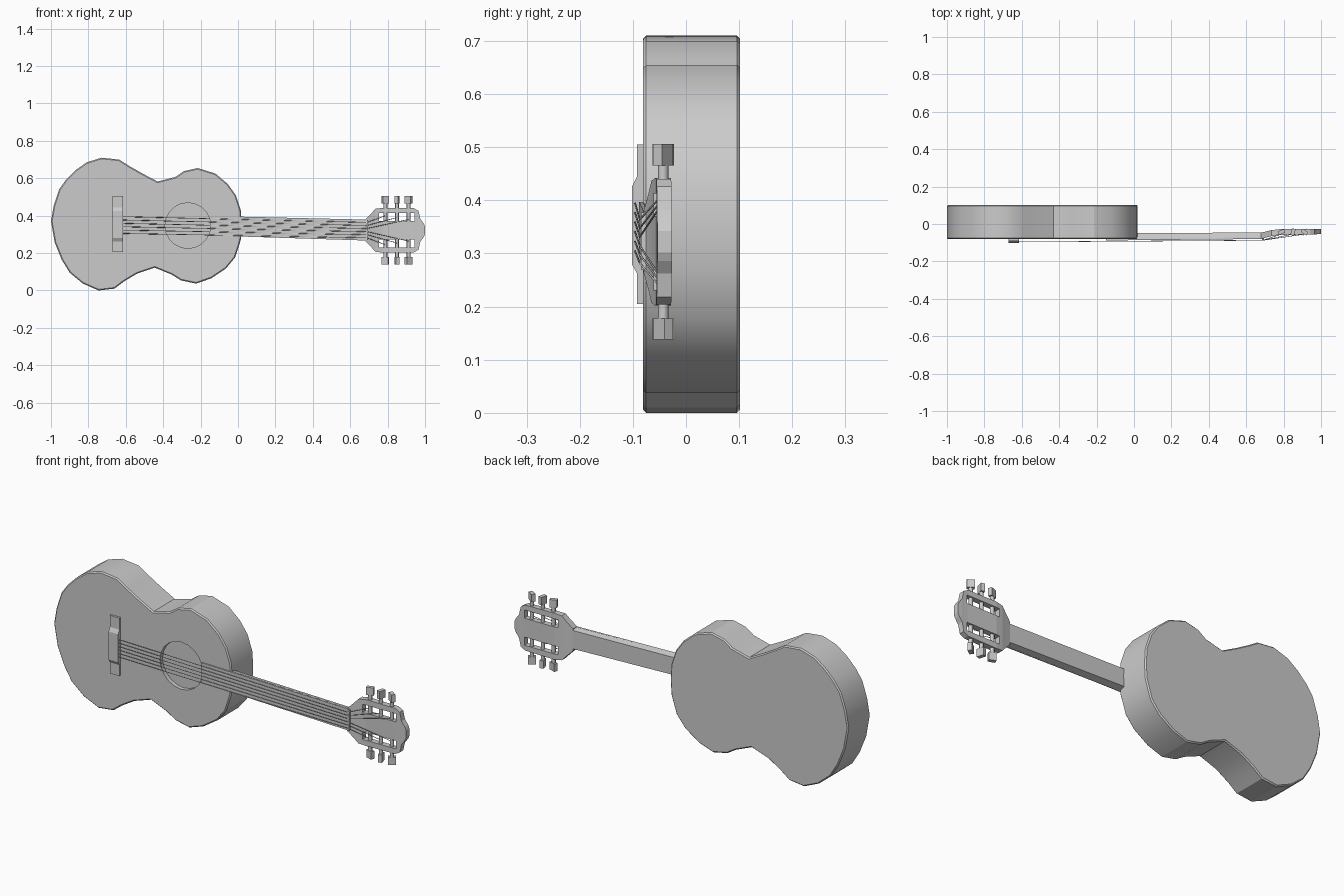
import bpy, bmesh, math
from mathutils import Matrix, Vector

if "Cube" in bpy.data.objects:
    bpy.data.objects.remove(bpy.data.objects["Cube"])


def add(name, bm, smooth=None):
    bmesh.ops.recalc_face_normals(bm, faces=bm.faces)
    me = bpy.data.meshes.new(name)
    bm.to_mesh(me)
    bm.free()
    ob = bpy.data.objects.new(name, me)
    bpy.context.collection.objects.link(ob)
    if smooth:
        select(ob)
        bpy.ops.object.shade_smooth_by_angle(angle=math.radians(smooth))
    return ob


def select(ob):
    bpy.ops.object.select_all(action='DESELECT')
    ob.select_set(True)
    bpy.context.view_layer.objects.active = ob


def prism(points, offset):
    bm = bmesh.new()
    face = bm.faces.new([bm.verts.new(p) for p in points])
    ext = bmesh.ops.extrude_face_region(bm, geom=[face])
    verts = [v for v in ext['geom'] if isinstance(v, bmesh.types.BMVert)]
    bmesh.ops.translate(bm, verts=verts, vec=offset)
    return bm


def box(size, loc, rot=0.0):
    bm = bmesh.new()
    m = Matrix.Translation(loc) @ Matrix.Rotation(rot, 4, 'Z') @ Matrix.Diagonal((*size, 1))
    bmesh.ops.create_cube(bm, size=1, matrix=m)
    return bm


def rod(radius, p, q, sides):
    bm = bmesh.new()
    p, q = Vector(p), Vector(q)
    m = Matrix.Translation((p + q) / 2) @ (q - p).to_track_quat('Z', 'Y').to_matrix().to_4x4()
    bmesh.ops.create_cone(bm, cap_ends=True, segments=sides, radius1=radius,
                          radius2=radius, depth=(q - p).length, matrix=m)
    return bm


def loft(stations, back=1.0):
    # each station: x, centre z, half width, front y, back y
    bm = bmesh.new()
    rings = []
    for x, c, w, yf, yb in stations:
        b = w * back
        rings.append([bm.verts.new(p) for p in
                      ((x, yf, c - w), (x, yf, c + w), (x, yb, c + b), (x, yb, c - b))])
    for r, s in zip(rings, rings[1:]):
        for i in range(4):
            j = (i + 1) % 4
            bm.faces.new((r[i], r[j], s[j], s[i]))
    bm.faces.new(rings[0])
    bm.faces.new(rings[-1])
    return bm


def apply_mod(ob, kind, **settings):
    select(ob)
    mod = ob.modifiers.new(kind.lower(), kind)
    for k, v in settings.items():
        setattr(mod, k, v)
    bpy.ops.object.modifier_apply(modifier=mod.name)


def cut(ob, bm):
    cutter = add("cutter", bm)
    cutter.hide_render = True
    apply_mod(ob, 'BOOLEAN', operation='DIFFERENCE', object=cutter, solver='EXACT')
    bpy.data.objects.remove(cutter)


# Body: waisted outline with a fine bevelled rim and a sunken sound hole
outline = [(-1, .37), (-.985, .455), (-.957, .54), (-.92, .592), (-.87, .642), (-.81, .685),
           (-.73, .71), (-.635, .7), (-.58, .665), (-.51, .625), (-.43, .583), (-.335, .607),
           (-.29, .638), (-.215, .655), (-.12, .625), (-.055, .57), (-.012, .51),
           (.015, .43), (.02, .35), (.015, .27), (-.015, .177), (-.065, .117), (-.145, .064),
           (-.225, .037), (-.305, .054), (-.355, .085), (-.445, .122), (-.54, .09),
           (-.61, .048), (-.66, .01), (-.745, 0), (-.83, .037), (-.9, .095),
           (-.943, .165), (-.98, .257)]
body = add("body", prism([(x, -.081, z) for x, z in outline], (0, .183, 0)))
apply_mod(body, 'BEVEL', width=.006, segments=1, limit_method='ANGLE', angle_limit=math.radians(70))
cut(body, rod(.122, (-.268, -.2, .347), (-.268, -.06, .347), 20))
select(body)
bpy.ops.object.shade_smooth_by_angle(angle=math.radians(30))

# Bridge with raised middle
profile = [(-.07, .205), (-.092, .205), (-.092, .262), (-.102, .28),
           (-.102, .425), (-.092, .445), (-.092, .505), (-.07, .505)]
add("bridge", prism([(-.67, y, z) for y, z in profile], (.055, 0, 0)))

# Neck, fingerboard and nut
add("neck", loft([(0, .342, .053, -.08, -.048), (.69, .323, .056, -.074, -.046)], .85))
add("fingerboard", loft([(-.15, .346, .051, -.088, -.078), (.69, .323, .056, -.08, -.072)]))
add("nut", box((.012, .014, .108), (.69, -.078, .323)))

# Slotted headstock, ramping back from the nut
HZ = .322
shape = [(.68, .057, -.08, -.046), (.715, .093, -.07, -.038), (.735, .115, -.065, -.033),
         (.775, .12, -.058, -.028), (.94, .118, -.056, -.028), (.965, .104, -.055, -.027),
         (.975, .06, -.055, -.026), (.993, .036, -.054, -.026), (1, .02, -.054, -.026)]
head = add("headstock", loft([(x, HZ, w, f, b) for x, w, f, b in shape]))
for s in (-1, 1):
    cut(head, box((.19, .2, .042), (.85, -.045, HZ + s * .07)))

# Tuning posts, shafts and turned buttons on both edges
posts = (.788, .85, .912)
for s, side in ((-1, "lower"), (1, "upper")):
    for i, x in enumerate(posts):
        add(f"{side}_post_{i}", rod(.010, (x, -.043, HZ + s * .045), (x, -.043, HZ + s * .15), 8), 50)
        add(f"{side}_button_{i}", box((.036, .02, .04), (x, -.043, HZ + s * .164),
                                      math.radians((20, 75, -35)[i] * s)))

# Strings: bridge to nut, then fanned out to their posts
for i in range(6):
    t = i - 2.5
    s = 1 if t > 0 else -1
    rank = i - 3 if t > 0 else 2 - i
    x = posts[2 - rank]
    path = [(-.62, -.096, .35 + t * .018), (.69, -.087, .323 + t * .0165),
            (x, -.054, HZ + s * (.058 + .01 * rank))]
    for part, (p, q) in zip(("main", "end"), zip(path, path[1:])):
        add(f"string_{i}_{part}", rod(.0018, p, q, 6), 70)
